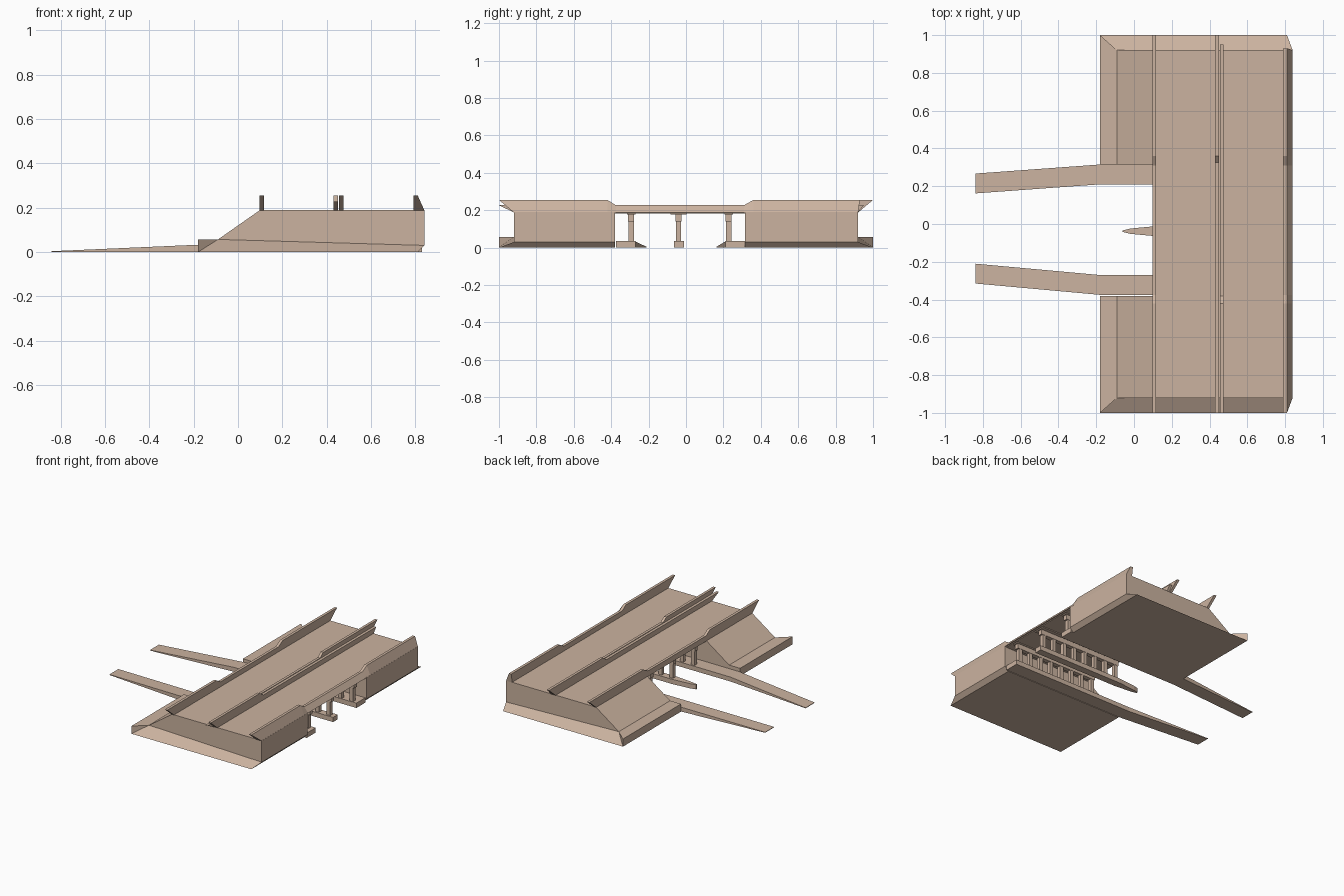
import bpy, bmesh

if "Cube" in bpy.data.objects:
    bpy.data.objects.remove(bpy.data.objects["Cube"])

MAT = bpy.data.materials.new("concrete")
MAT.diffuse_color = (0.60, 0.45, 0.35, 1)
MAT.use_nodes = True
MAT.node_tree.nodes["Principled BSDF"].inputs["Base Color"].default_value = MAT.diffuse_color


def make(name, verts, faces):
    me = bpy.data.meshes.new(name)
    me.from_pydata(verts, [], faces)
    bm = bmesh.new()
    bm.from_mesh(me)
    bmesh.ops.recalc_face_normals(bm, faces=bm.faces)
    bm.to_mesh(me)
    bm.free()
    me.materials.append(MAT)
    ob = bpy.data.objects.new(name, me)
    bpy.context.collection.objects.link(ob)
    return ob


def loft(name, sections):
    """Closed solid through matching rings of 3D points."""
    n = len(sections[0])
    verts = [p for s in sections for p in s]
    faces = [tuple(range(n)), tuple(range(len(verts) - n, len(verts)))]
    for k in range(len(sections) - 1):
        for i in range(n):
            j = (i + 1) % n
            faces.append((k*n + i, k*n + j, k*n + n + j, k*n + n + i))
    return make(name, verts, faces)


def box(name, x0, x1, y0, y1, z0, z1):
    return loft(name, [[(x, y0, z0), (x, y1, z0), (x, y1, z1), (x, y0, z1)] for x in (x0, x1)])


def embankment(name, s, inner):
    """Fill block: straight profile at the opening, splayed foot at the far end."""
    prof = [(-.18, 0), (-.18, .057), (-.09, .057), (.10, .19), (.84, .19), (.84, .03), (.81, 0)]
    end = [1, 1, .92, .92, .92, .92, 1]
    verts = [(x, inner, z) for x, z in prof] + [(x, s*e, z) for (x, z), e in zip(prof, end)]
    faces = [(i, (i + 1) % 7, 7 + (i + 1) % 7, 7 + i) for i in range(7)]
    faces += [tuple(range(7)), (7, 8, 9), (9, 10, 11, 12), (7, 9, 12, 13)]
    make(name, verts, faces)


embankment("south_embankment", -1, -.38)
embankment("north_embankment", 1, .315)

# Bridge deck across the opening
box("bridge_deck", .10, .83, -.38, .315, .183, .19)


def barrier(name, x0, x1, crest, ends, foot=0):
    """Parapet along y; crest lists (y, z) and the ends rake outwards."""
    secs = []
    for i, (y, z) in enumerate(crest):
        base = ends[0] if i == 0 else ends[1] if i == len(crest) - 1 else y
        secs.append([(x0, base, .188), (x0, y, z), (x1, y, z), (x1 + foot, base, .188)])
    loft(name, secs)


HI, LO = .255, .227
dip = [(-.42, HI), (-.375, LO), (.31, LO), (.36, HI)]
barrier("left_parapet", .097, .117, [(-1, HI)] + dip + [(1, HI)], (-.92, .92))
barrier("right_parapet", .79, .81, [(-1, HI)] + dip + [(.93, HI)], (-.92, .92), .03)
barrier("left_median_rail", .43, .45, [(-1, LO), (.325, LO), (.36, HI), (1, HI)], (-.92, .92))
barrier("right_median_rail", .455, .475, [(-1, HI), (-.42, HI), (-.38, LO), (.95, LO)], (-.92, .92))

# Side walkways: ramp, then level shelf under the bridge
for name, y0, y1, shift in (("south", -.375, -.27, .06), ("north", .21, .315, -.048)):
    path = [(-.84, shift, .004), (-.18, 0, .033), (.83, 0, .036)]
    loft(name + "_walkway", [[(x, y0 + d, 0), (x, y1 + d, 0), (x, y1 + d, z), (x, y0 + d, z)]
                             for x, d, z in path])

# Pointed central island
nose = [(-.06, .004), (-.02, .014), (.12, .027), (.83, .027)]
loft("central_island", [[(x, -.038 - w, 0), (x, -.038 + w, 0), (x, -.038 + w, .035), (x, -.038 - w, .035)]
                        for x, w in nose])

# Pier rows: columns, cap beam and bearing plate
for name, y, plate in (("south", -.293, .022), ("centre", -.04, .044), ("north", .228, .022)):
    for i in range(8):
        x = .14 + i * .092
        box(f"{name}_column_{i+1}", x - .014, x + .014, y - .014, y + .014, .034, .142)
    box(name + "_cap_beam", .12, .81, y - .016, y + .016, .14, .178)
    box(name + "_bearing_plate", .11, .82, y - plate, y + plate, .176, .185)
